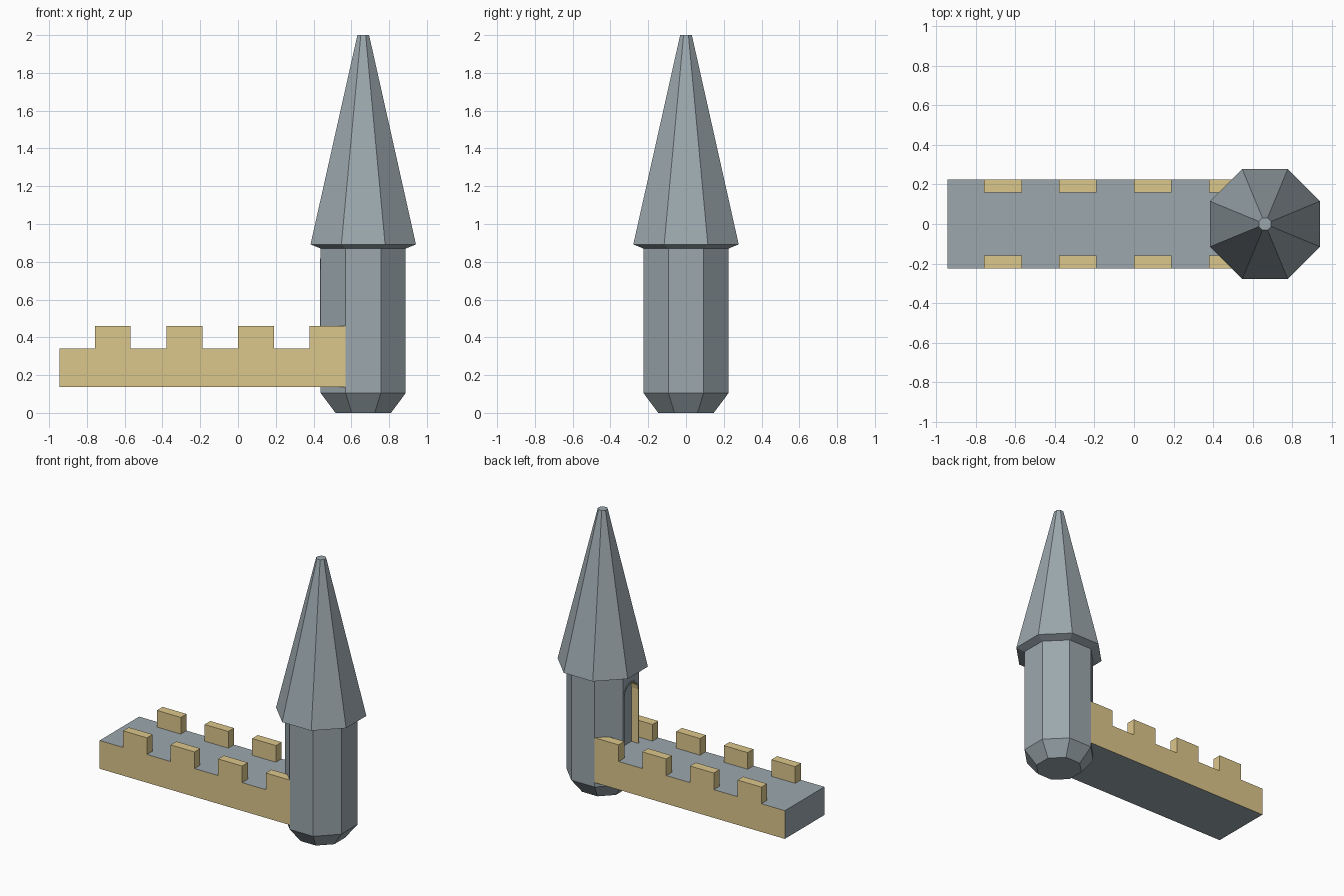
import bpy, bmesh
from math import pi, cos, sin
from mathutils import Vector

if "Cube" in bpy.data.objects:
    bpy.data.objects.remove(bpy.data.objects["Cube"])

grey = bpy.data.materials.new("slate")
grey.diffuse_color = (0.33, 0.39, 0.42, 1)
grey.use_nodes = True
grey.node_tree.nodes["Principled BSDF"].inputs["Base Color"].default_value = grey.diffuse_color
gold = bpy.data.materials.new("sandstone")
gold.diffuse_color = (0.72, 0.57, 0.26, 1)
gold.use_nodes = True
gold.node_tree.nodes["Principled BSDF"].inputs["Base Color"].default_value = gold.diffuse_color
CX = 0.663          # tower axis


def make(name, bm):
    bmesh.ops.recalc_face_normals(bm, faces=bm.faces)
    me = bpy.data.meshes.new(name)
    bm.to_mesh(me)
    bm.free()
    me.materials.append(grey)
    me.materials.append(gold)
    ob = bpy.data.objects.new(name, me)
    bpy.context.collection.objects.link(ob)
    return ob


def skin(bm, rings):
    """Join successive closed rings of vertices with quads."""
    faces = []
    for a, b in zip(rings, rings[1:]):
        n = len(a)
        faces.append([bm.faces.new((a[i], a[(i + 1) % n], b[(i + 1) % n], b[i])) for i in range(n)])
    return faces


def arch(bm, x, half, z0, spring, steps=8):
    """Ring of vertices for a round-topped doorway in the plane x."""
    pts = [(-half, z0), (half, z0)]
    pts += [(half * cos(pi * i / steps), spring + half * sin(pi * i / steps)) for i in range(steps + 1)]
    return [bm.verts.new((x, y, z)) for y, z in pts]


# eight-sided tower with spire: (height, apothem)
bm = bmesh.new()
rings = []
for z, ap in [(0, 0.147), (0.105, 0.225), (0.87, 0.225), (0.892, 0.279), (2, 0.031)]:
    r = ap / cos(pi / 8)
    rings.append([bm.verts.new((CX + r * cos(pi / 8 + i * pi / 4), r * sin(pi / 8 + i * pi / 4), z))
                  for i in range(8)])
skin(bm, rings)
bm.faces.new(rings[0])
bm.faces.new(rings[-1])
tower = make("tower", bm)

# doorway recess cut into the tower
bm = bmesh.new()
rings = [arch(bm, x, 0.086, 0.3, 0.73) for x in (0.38, 0.49)]
skin(bm, rings)
for r in rings:
    bm.faces.new(r)
cutter = make("doorway_cutter", bm)
cutter.hide_render = True
cutter.display_type = 'WIRE'
mod = tower.modifiers.new("doorway", 'BOOLEAN')
mod.operation = 'DIFFERENCE'
mod.solver = 'EXACT'
mod.object = cutter

# door frame: grey rim, sandstone lining
bm = bmesh.new()
rings = [arch(bm, x, h, 0.31, 0.73) for x, h in
         ((0.49, 0.088), (0.435, 0.088), (0.435, 0.078), (0.49, 0.078))]
strips = skin(bm, rings + rings[:1])
for f in strips[2]:
    f.material_index = 1
make("door_frame", bm)

# walkway with battlements raised from its top face
X0, X1, W, ZB, ZT = -0.945, 0.57, 0.225, 0.137, 0.34
starts = [-0.758 + 0.379 * i for i in range(4)]
bm = bmesh.new()
bmesh.ops.create_cube(bm, size=1)
for v in bm.verts:
    v.co = Vector((X1 if v.co.x > 0 else X0, W if v.co.y > 0 else -W, ZT if v.co.z > 0 else ZB))
cuts = [((x, 0, 0), (1, 0, 0)) for s in starts for x in (s, s + 0.19) if x < X1 - 0.005]
cuts += [((0, y, 0), (0, 1, 0)) for y in (-0.16, 0.16)]
for co, no in cuts:
    bmesh.ops.bisect_plane(bm, geom=bm.verts[:] + bm.edges[:] + bm.faces[:], plane_co=co, plane_no=no)
bm.normal_update()
tops = []
for f in bm.faces:
    c = f.calc_center_median()
    if f.normal.z > 0.9 and abs(c.y) > 0.16 and any(s < c.x < s + 0.19 for s in starts):
        tops.append(f)
ext = bmesh.ops.extrude_face_region(bm, geom=tops)["geom"]
for v in ext:
    if isinstance(v, bmesh.types.BMVert):
        v.co.z = 0.46
bmesh.ops.recalc_face_normals(bm, faces=bm.faces)
bm.normal_update()
for f in bm.faces:
    if abs(f.normal.y) > 0.9 or f.calc_center_median().z > ZT + 0.01:
        f.material_index = 1
bmesh.ops.dissolve_limit(bm, angle_limit=0.01, verts=bm.verts, edges=bm.edges, delimit={'MATERIAL'})
make("battlement_walkway", bm)
